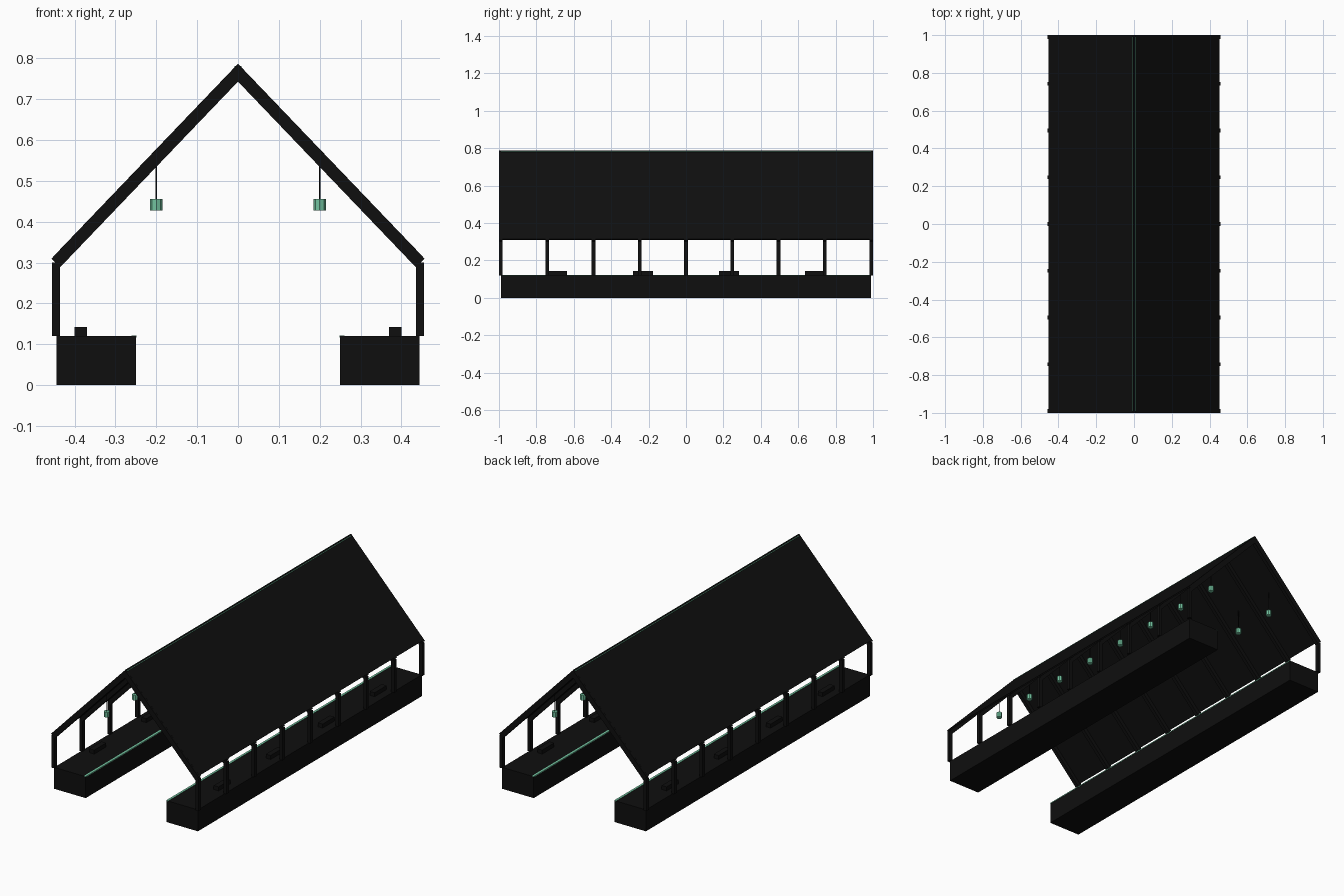
import bpy, bmesh, math
from mathutils import Vector

if "Cube" in bpy.data.objects:
    bpy.data.objects.remove(bpy.data.objects["Cube"])


def material(name, rgb):
    m = bpy.data.materials.new(name)
    m.diffuse_color = (*rgb, 1)
    m.use_nodes = True
    m.node_tree.nodes["Principled BSDF"].inputs["Base Color"].default_value = m.diffuse_color
    return m


BLACK = material("matte black", (0.0045, 0.0045, 0.0045))
GREEN = material("mint green light", (0.17, 0.55, 0.35))


def finish(name, bm, mat):
    bmesh.ops.recalc_face_normals(bm, faces=bm.faces)
    me = bpy.data.meshes.new(name)
    bm.to_mesh(me)
    bm.free()
    me.materials.append(mat)
    ob = bpy.data.objects.new(name, me)
    bpy.context.collection.objects.link(ob)
    return ob


def box(name, x, y, z, mat):
    bm = bmesh.new()
    bmesh.ops.create_cube(bm, size=1)
    for v in bm.verts:
        v.co = Vector([(r[0] + r[1]) / 2 + c * (r[1] - r[0]) for c, r in zip(v.co, (x, y, z))])
    return finish(name, bm, mat)


def prism(name, profile, y0, y1, mat):
    bm = bmesh.new()
    f = bm.faces.new([bm.verts.new((x, y0, z)) for x, z in profile])
    r = bmesh.ops.extrude_face_region(bm, geom=[f])
    for v in r["geom"]:
        if isinstance(v, bmesh.types.BMVert):
            v.co.y = y1
    return finish(name, bm, mat)


def cylinder(name, x, y, z0, z1, radius, sides, mat):
    bm = bmesh.new()
    bmesh.ops.create_cone(bm, cap_ends=True, segments=sides, radius1=radius,
                          radius2=radius, depth=z1 - z0)
    bmesh.ops.translate(bm, verts=bm.verts, vec=(x, y, (z0 + z1) / 2))
    return finish(name, bm, mat)


SLOPE = (0.787 - 0.31) / 0.457
ANGLE = math.atan(SLOPE)


def chevron(apex, x_end, thick):
    # inverted V with square-cut ends
    z_end = apex - x_end * SLOPE
    xi, zi = x_end - thick * math.sin(ANGLE), z_end - thick * math.cos(ANGLE)
    return [(0, apex), (x_end, z_end), (xi, zi), (0, apex - thick / math.cos(ANGLE)),
            (-xi, zi), (-x_end, z_end)]


# roof sheet, ridge light and rafters
prism("roof_sheet", chevron(0.787, 0.453, 0.008), -0.99, 0.99, BLACK)
box("ridge_light", (-0.008, 0.008), (-0.99, 0.99), (0.774, 0.7815), GREEN)
ROWS = [(i - 4) * 0.2475 for i in range(9)]
for y in ROWS:
    prism("rafter", chevron(0.7865, 0.457, 0.03), y - 0.01, y + 0.01, BLACK)

for s in (-1, 1):
    def span(a, b):
        return tuple(sorted((s * a, s * b)))

    # platform with glowing inner edge
    box("platform", span(0.25, 0.445), (-0.99, 0.99), (0, 0.12), BLACK)
    box("platform_edge_light", span(0.249, 0.261), (-0.99, 0.99), (0.117, 0.1215), GREEN)
    # posts
    for y in ROWS:
        box("post", span(0.436, 0.456), (y - 0.01, y + 0.01), (0.12, 0.30), BLACK)
    # benches
    for y in (-0.69, -0.23, 0.23, 0.69):
        box("bench", span(0.37, 0.40), (y - 0.053, y + 0.053), (0.12, 0.142), BLACK)
    # hanging lamps
    for i in range(8):
        y = (i - 3.5) * 0.25
        cylinder("lamp", s * 0.2, y, 0.427, 0.456, 0.015, 8, GREEN)
        cylinder("lamp_cord", s * 0.2, y, 0.456, 0.57, 0.002, 6, BLACK)
